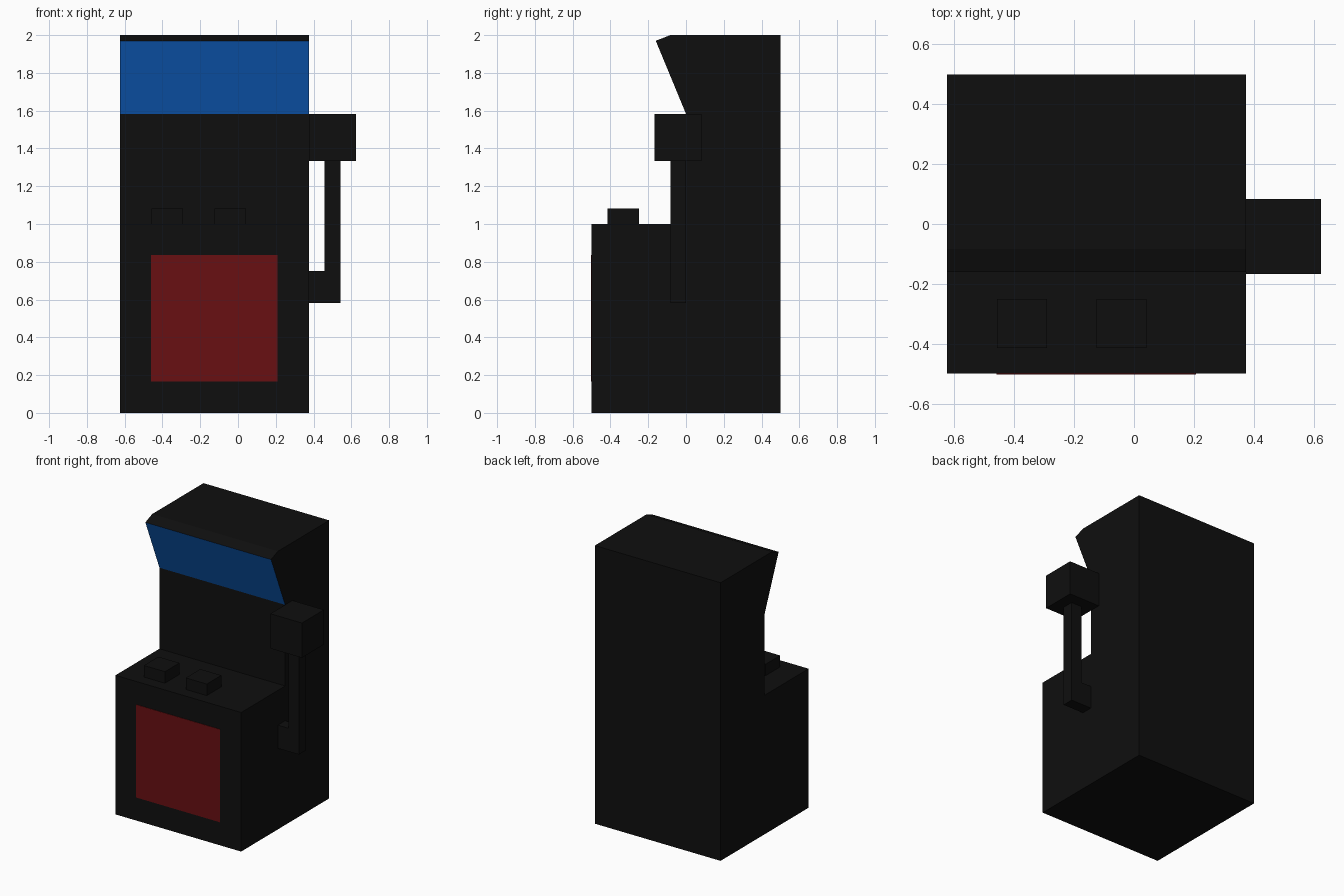
import bpy
import bmesh

default = bpy.data.objects.get("Cube")
if default:
    bpy.data.objects.remove(default, do_unlink=True)


def material(name, rgb):
    mat = bpy.data.materials.new(name)
    colour = (*rgb, 1.0)
    mat.diffuse_color = colour
    mat.use_nodes = True
    node = next(n for n in mat.node_tree.nodes if n.type == 'BSDF_PRINCIPLED')
    node.inputs["Base Color"].default_value = colour
    node.inputs["Roughness"].default_value = 0.9
    return mat


black = material("black", (0.0048, 0.0048, 0.0048))
red = material("dark red", (0.14, 0.005, 0.006))
blue = material("screen blue", (0.005, 0.12, 0.56))


def finish(name, bm, *mats):
    bmesh.ops.recalc_face_normals(bm, faces=bm.faces)
    mesh = bpy.data.meshes.new(name)
    bm.to_mesh(mesh)
    bm.free()
    for mat in mats:
        mesh.materials.append(mat)
    obj = bpy.data.objects.new(name, mesh)
    bpy.context.collection.objects.link(obj)
    return obj


def box(name, x, y, z, mat):
    """Box between the given (low, high) limits on each axis."""
    bm = bmesh.new()
    bmesh.ops.create_cube(bm, size=1)
    for v in bm.verts:
        v.co = [lim[0] if c < 0 else lim[1] for c, lim in zip(v.co, (x, y, z))]
    return finish(name, bm, mat)


# Cabinet: side profile (y, z) extruded across its width
LEFT, RIGHT = -0.625, 0.375
profile = [(-0.5, 0), (-0.5, 1), (0, 1), (0, 1.583),
           (-0.16, 1.97), (-0.083, 2), (0.5, 2), (0.5, 0)]
bm = bmesh.new()
side = bm.faces.new([bm.verts.new((LEFT, y, z)) for y, z in profile])
new = bmesh.ops.extrude_face_region(bm, geom=[side])["geom"]
bmesh.ops.translate(bm, vec=(RIGHT - LEFT, 0, 0),
                    verts=[v for v in new if isinstance(v, bmesh.types.BMVert)])
bmesh.ops.recalc_face_normals(bm, faces=bm.faces)
# The overhanging sloped face is the blue screen
for f in bm.faces:
    if f.normal.y < -0.8 and -0.6 < f.normal.z < -0.2:
        f.material_index = 1
finish("cabinet", bm, black, blue)

# Front door panel
box("door_panel", (-0.46, 0.208), (-0.503, -0.495), (0.167, 0.835), red)

# Buttons on the deck
for label, x in (("right", -0.458), ("left", -0.125)):
    box(f"{label}_button", (x, x + 0.167), (-0.415, -0.25), (0.99, 1.083), black)

# Side lever: mount, pole and knob
box("lever_mount", (0.37, 0.542), (-0.083, 0.0), (0.583, 0.75), black)
box("lever_pole", (0.458, 0.542), (-0.083, 0.0), (0.75, 1.333), black)
box("lever_knob", (0.375, 0.625), (-0.167, 0.083), (1.333, 1.583), black)
